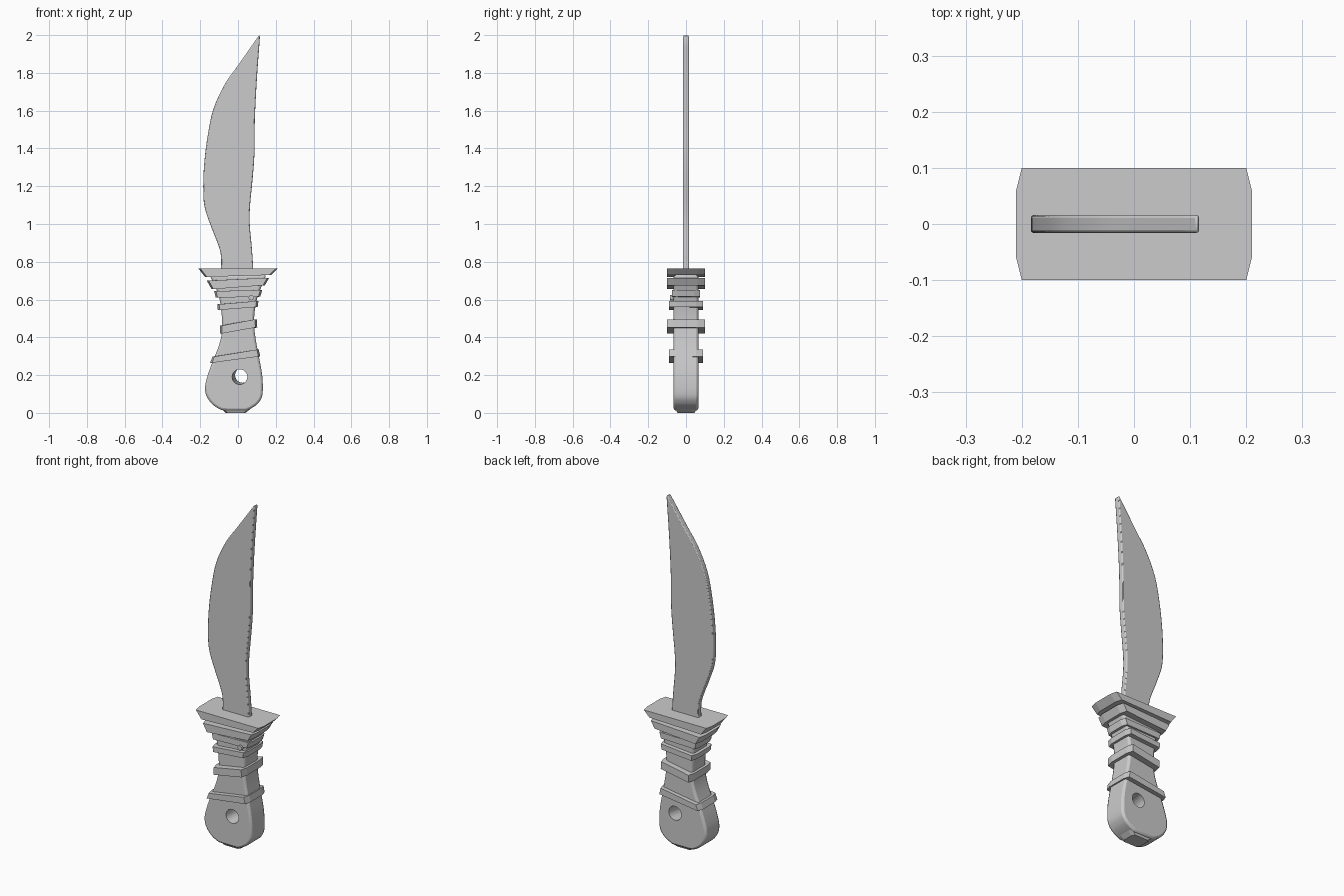
import bpy, bmesh, math
from mathutils import Vector

cube = bpy.data.objects.get("Cube")
if cube:
    bpy.data.objects.remove(cube, do_unlink=True)

grey = bpy.data.materials.new("plain grey")
grey.use_nodes = True
grey.diffuse_color = (0.6, 0.6, 0.6, 1)
grey.node_tree.nodes["Principled BSDF"].inputs["Base Color"].default_value = (0.6, 0.6, 0.6, 1)


def smooth_path(points, steps=4):
    """Catmull-Rom curve through the points, open ended."""
    p = [Vector(q) for q in points]
    p = [p[0] * 2 - p[1]] + p + [p[-1] * 2 - p[-2]]
    out = []
    for a, b, c, d in zip(p, p[1:], p[2:], p[3:]):
        for i in range(steps):
            t = i / steps
            out.append(0.5 * (2 * b + (c - a) * t + (2 * a - 5 * b + 4 * c - d) * t ** 2
                              + (3 * b - a - 3 * c + d) * t ** 3))
    return out + [p[-2]]


def finish(name, bm):
    bmesh.ops.recalc_face_normals(bm, faces=bm.faces)
    mesh = bpy.data.meshes.new(name)
    bm.to_mesh(mesh)
    bm.free()
    mesh.materials.append(grey)
    obj = bpy.data.objects.new(name, mesh)
    bpy.context.collection.objects.link(obj)
    return obj


def loft(name, lower, upper):
    """Closed solid between two matching rings."""
    bm = bmesh.new()
    a = [bm.verts.new(v) for v in lower]
    b = [bm.verts.new(v) for v in upper]
    bm.faces.new(a)
    bm.faces.new(b)
    for i in range(len(a)):
        j = (i + 1) % len(a)
        bm.faces.new((a[i], a[j], b[j], b[i]))
    return finish(name, bm)


def slab(name, outline, half, bevel, segments):
    """Front outline given thickness and rounded rims."""
    obj = loft(name, [(x, -half, z) for x, z in outline], [(x, half, z) for x, z in outline])
    mod = obj.modifiers.new("rim", 'BEVEL')
    mod.width = bevel
    mod.segments = segments
    mod.limit_method = 'ANGLE'
    mod.angle_limit = math.radians(50)
    return obj


def ring(left, right, half, bulge=0.01):
    """Plan of a band: straight sides, slightly bulging ends."""
    (xl, zl), (xr, zr) = left, right
    return [(xl, -half, zl), (xr, -half, zr), (xr + bulge, -half * 0.6, zr),
            (xr + bulge, half * 0.6, zr), (xr, half, zr), (xl, half, zl),
            (xl - bulge, half * 0.6, zl), (xl - bulge, -half * 0.6, zl)]


def smooth(obj, angle=35):
    bpy.ops.object.select_all(action='DESELECT')
    obj.select_set(True)
    bpy.context.view_layer.objects.active = obj
    bpy.ops.object.shade_smooth_by_angle(angle=math.radians(angle))


# Blade: curved cutting edge on the right, gently waved spine on the left
edge = smooth_path([(-.09, .74), (-.09, .83), (-.105, .89), (-.14, .98), (-.177, 1.09),
                    (-.184, 1.2), (-.178, 1.33), (-.16, 1.47), (-.13, 1.61), (-.07, 1.74),
                    (0, 1.84), (.112, 2.0)])
spine = smooth_path([(.116, 1.99), (.1, 1.77), (.089, 1.55), (.087, 1.37), (.077, 1.235),
                     (.064, 1.1), (.062, 1.0), (.074, .865), (.082, .74)])
smooth(slab("blade", edge + spine, .016, .009, 2))

# Handle: flat grip with a swelling butt
left = smooth_path([(-.055, .012), (-.09, .017), (-.135, .045), (-.167, .09), (-.174, .14), (-.16, .2),
                    (-.135, .27), (-.1, .36), (-.085, .43), (-.085, .505), (-.097, .6),
                    (-.113, .65), (-.15, .73)])
right = smooth_path([(.15, .73), (.117, .65), (.096, .585), (.085, .495), (.09, .415),
                     (.108, .31), (.128, .2), (.13, .1), (.11, .055), (.08, .03), (.045, .012)])
handle = slab("handle", left + right, .065, .012, 2)

# Slightly skewed lanyard hole through the butt
bm = bmesh.new()
bmesh.ops.create_cone(bm, cap_ends=True, segments=24, radius1=.04, radius2=.04, depth=.4)
cutter = finish("hole_cutter", bm)
cutter.location = (.017, 0, .195)
cutter.rotation_euler = (math.radians(94), 0, math.radians(-7))
cutter.hide_render = True
cutter.hide_set(True)
cut = handle.modifiers.new("hole", 'BOOLEAN')
cut.operation = 'DIFFERENCE'
cut.solver = 'EXACT'
cut.object = cutter
smooth(handle)

# Butt cap under the handle
loft("butt_cap", ring((-.055, 0), (.03, 0), .045), ring((-.075, .02), (.055, .02), .055))

# Guard and wrapped bands: lower left, lower right, upper left, upper right, half depth
bands = {
    "guard": ((-.165, .72), (.165, .73), (-.2, .765), (.2, .765), .1),
    "upper_band": ((-.13, .655), (.132, .675), (-.155, .7), (.155, .715), .1),
    "collar_band": ((-.108, .61), (.108, .615), (-.116, .645), (.118, .65), .075),
    "thin_band": ((-.097, .545), (.094, .56), (-.1, .575), (.098, .592), .09),
    "middle_band": ((-.086, .42), (.092, .452), (-.086, .462), (.09, .495), .1),
    "lower_band": ((-.138, .265), (.108, .298), (-.125, .298), (.1, .335), .09),
}
for name, (ll, lr, ul, ur, half) in bands.items():
    loft(name, ring(ll, lr, half), ring(ul, ur, half))

# Small pin on the front of the grip
bm = bmesh.new()
bmesh.ops.create_cone(bm, cap_ends=True, segments=16, radius1=.014, radius2=.014, depth=.04)
pin = finish("pin", bm)
pin.location = (.07, -.065, .61)
pin.rotation_euler = (math.radians(90), 0, 0)
smooth(pin)
